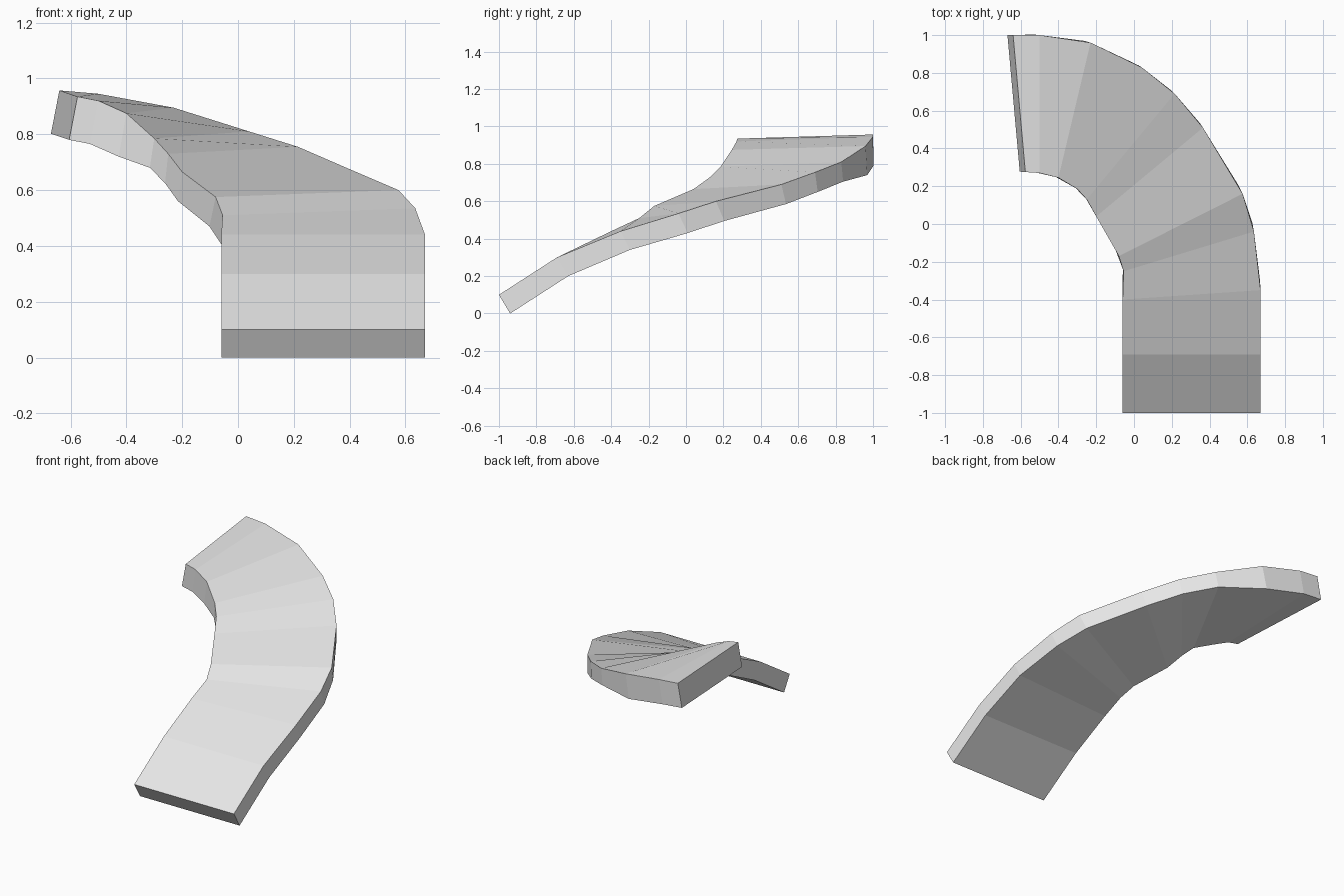
import bpy
import bmesh
from mathutils import Vector

# Remove the default object only
default = bpy.data.objects.get("Cube")
if default:
    bpy.data.objects.remove(default, do_unlink=True)


def make_material(name, colour):
    material = bpy.data.materials.new(name)
    material.use_nodes = True
    material.diffuse_color = colour
    for node in material.node_tree.nodes:
        if node.type == "BSDF_PRINCIPLED":
            node.inputs["Base Color"].default_value = colour
    return material


def sweep_direction(path, index):
    """Level direction of travel along an edge path at one station."""
    before = path[max(index - 1, 0)]
    after = path[min(index + 1, len(path) - 1)]
    direction = after - before
    direction.z = 0
    return direction.normalized()


def underside(path):
    """Drop an edge path by the slab thickness, leaning it forwards."""
    return [
        point + sweep_direction(path, i) * lean[i] - Vector((0, 0, drop[i]))
        for i, point in enumerate(path)
    ]


# Upper edges of the curved ramp, from the low end to the high end
outer_edge = [Vector(p) for p in (
    (.67, -1, .1), (.67, -.69, .3), (.67, -.35, .44), (.635, -.04, .535),
    (.575, .16, .6), (.365, .51, .69), (.215, .69, .755), (.04, .83, .81),
    (-.23, .96, .895), (-.5, 1, .945), (-.64, 1, .957),
)]
inner_edge = [Vector(p) for p in (
    (-.06, -1, .1), (-.06, -.69, .3), (-.06, -.4, .44), (-.055, -.25, .51),
    (-.08, -.17, .575), (-.2, .04, .665), (-.25, .13, .73), (-.3, .185, .785),
    (-.4, .245, .875), (-.5, .27, .92), (-.575, .275, .935),
)]

# Slab thickness and forward lean of each cross-section
drop = [.1] * 3 + [.105] * 5 + [.155] * 3
lean = [.06] * 2 + [.05] * 3 + [.03] + [.02] * 2 + [.03] * 3

# Bridge the four-sided cross-sections into one closed slab
bm = bmesh.new()
rails = (outer_edge, inner_edge, underside(inner_edge), underside(outer_edge))
rings = [[bm.verts.new(corner) for corner in section] for section in zip(*rails)]
for ring, following in zip(rings, rings[1:]):
    for side in range(4):
        turn = (side + 1) % 4
        bm.faces.new((ring[side], ring[turn], following[turn], following[side]))
bm.faces.new(rings[0])
bm.faces.new(rings[-1])
bmesh.ops.recalc_face_normals(bm, faces=bm.faces[:])

# Flat-shaded ramp object
mesh = bpy.data.meshes.new("curved_ramp")
bm.to_mesh(mesh)
bm.free()
mesh.materials.append(make_material("light grey", (.8, .8, .8, 1)))
ramp = bpy.data.objects.new("curved_ramp", mesh)
bpy.context.collection.objects.link(ramp)
